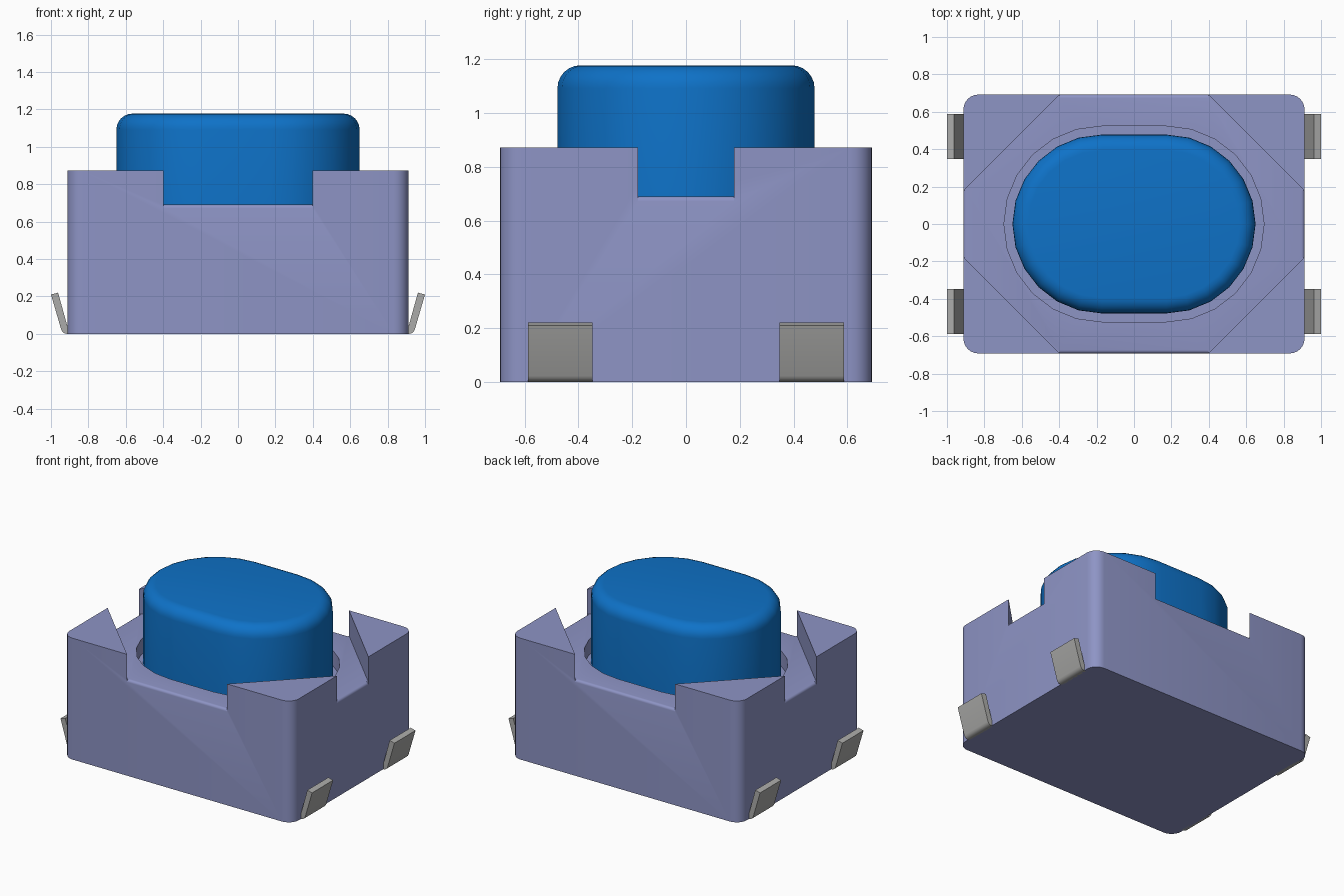
import bpy, bmesh, math
from mathutils import Vector

cube = bpy.data.objects.get("Cube")
if cube:
    bpy.data.objects.remove(cube, do_unlink=True)


def material(name, rgb):
    m = bpy.data.materials.new(name)
    m.use_nodes = True
    m.diffuse_color = (*rgb, 1)
    m.node_tree.nodes["Principled BSDF"].inputs["Base Color"].default_value = (*rgb, 1)
    return m


BODY = material("lavender plastic", (0.270, 0.297, 0.560))
CAP = material("blue plastic", (0.0044, 0.168, 0.575))
METAL = material("grey metal", (0.41, 0.41, 0.40))


def rounded_outline(hx, hy, r, seg):
    """Counter-clockwise rectangle outline with rounded corners."""
    pts = []
    for i, (sx, sy) in enumerate([(1, 1), (-1, 1), (-1, -1), (1, -1)]):
        for k in range(seg + 1):
            a = math.pi / 2 * (i + k / seg)
            pts.append((sx * (hx - r) + r * math.cos(a), sy * (hy - r) + r * math.sin(a)))
    return pts


def loft(name, rings, mat):
    """Closed solid through equal-length rings of 3D points."""
    bm = bmesh.new()
    loops = [[bm.verts.new(p) for p in ring] for ring in rings]
    n = len(loops[0])
    for a, b in zip(loops, loops[1:]):
        for i in range(n):
            j = (i + 1) % n
            bm.faces.new((a[i], a[j], b[j], b[i]))
    bm.faces.new(loops[0][::-1])
    bm.faces.new(loops[-1])
    bmesh.ops.remove_doubles(bm, verts=bm.verts, dist=1e-5)
    bmesh.ops.recalc_face_normals(bm, faces=bm.faces)
    me = bpy.data.meshes.new(name)
    bm.to_mesh(me)
    bm.free()
    me.materials.append(mat)
    ob = bpy.data.objects.new(name, me)
    bpy.context.collection.objects.link(ob)
    return ob


def prism(name, outline, z0, z1, mat):
    return loft(name, [[(x, y, z) for x, y in outline] for z in (z0, z1)], mat)


def activate(ob):
    bpy.ops.object.select_all(action='DESELECT')
    ob.select_set(True)
    bpy.context.view_layer.objects.active = ob


def smooth(ob):
    activate(ob)
    bpy.ops.object.shade_smooth_by_angle(angle=math.radians(30))


def cut(ob, cutter):
    cutter.hide_render = True
    mod = ob.modifiers.new("cut", 'BOOLEAN')
    mod.operation, mod.solver, mod.object = 'DIFFERENCE', 'EXACT', cutter
    activate(ob)
    bpy.ops.object.modifier_apply(modifier=mod.name)
    bpy.data.objects.remove(cutter, do_unlink=True)


# Housing block, recessed to leave four raised corner wedges
HX, HY, FLOOR, TOP = 0.912, 0.692, 0.69, 0.872
housing = prism("housing", rounded_outline(HX, HY, 0.08, 6), 0, TOP, BODY)
e, d = 0.1, 1.09
octagon = [(HX + e, d - HX - e), (d - HY - e, HY + e), (HY + e - d, HY + e), (-HX - e, d - HX - e),
           (-HX - e, HX + e - d), (HY + e - d, -HY - e), (d - HY - e, -HY - e), (HX + e, HX + e - d)]
cut(housing, prism("recess_cutter", octagon, FLOOR, 1.1, BODY))

# Small rounded lips where the recess meets the outer walls
R = 0.018
lip = [(-R + R * math.sin(a), -R + R * math.cos(a)) for a in [math.pi / 8 * k for k in range(5)]]
lip += [(0.05, -R), (0.05, 0.05), (-R, 0.05)]
for half_edge, half_len, axis in [(HY, 0.398, 1), (HX, 0.178, 0)]:
    for s in (1, -1):
        rings = []
        for t in (-half_len, half_len):
            rings.append([(t, s * (half_edge + u), FLOOR + v) if axis else
                          (s * (half_edge + u), t, FLOOR + v) for u, v in lip])
        cut(housing, loft("lip_cutter", rings, BODY))

# Oblong well around the button
cut(housing, prism("well_cutter", rounded_outline(0.695, 0.523, 0.523, 6), 0.58, 1.1, BODY))
smooth(housing)

# Push button with a rounded top rim
BR, BTOP = 0.085, 1.177
levels = [(0, 0.57)]
for k in range(7):
    a = math.pi / 2 * k / 6
    levels.append((BR * (1 - math.cos(a)), BTOP - BR + BR * math.sin(a)))
button = loft("button", [[(x, y, z) for x, y in rounded_outline(0.65 - o, 0.478 - o, 0.478 - o, 6)]
                         for o, z in levels], CAP)
smooth(button)

# Four bent contact legs, leaning outwards
leg = [(0.90, 0), (0.917, 0), (0.930, 0.004), (0.939, 0.011), (0.945, 0.022),
       (1.0, 0.21), (0.962, 0.22), (0.912, 0.04), (0.90, 0.035)]
for sx, side in ((1, "left"), (-1, "right")):
    for sy, end in ((-1, "front"), (1, "back")):
        ob = loft(f"{end}_{side}_leg",
                  [[(sx * x, sy * y, z) for x, z in leg] for y in (0.348, 0.587)], METAL)
        smooth(ob)
